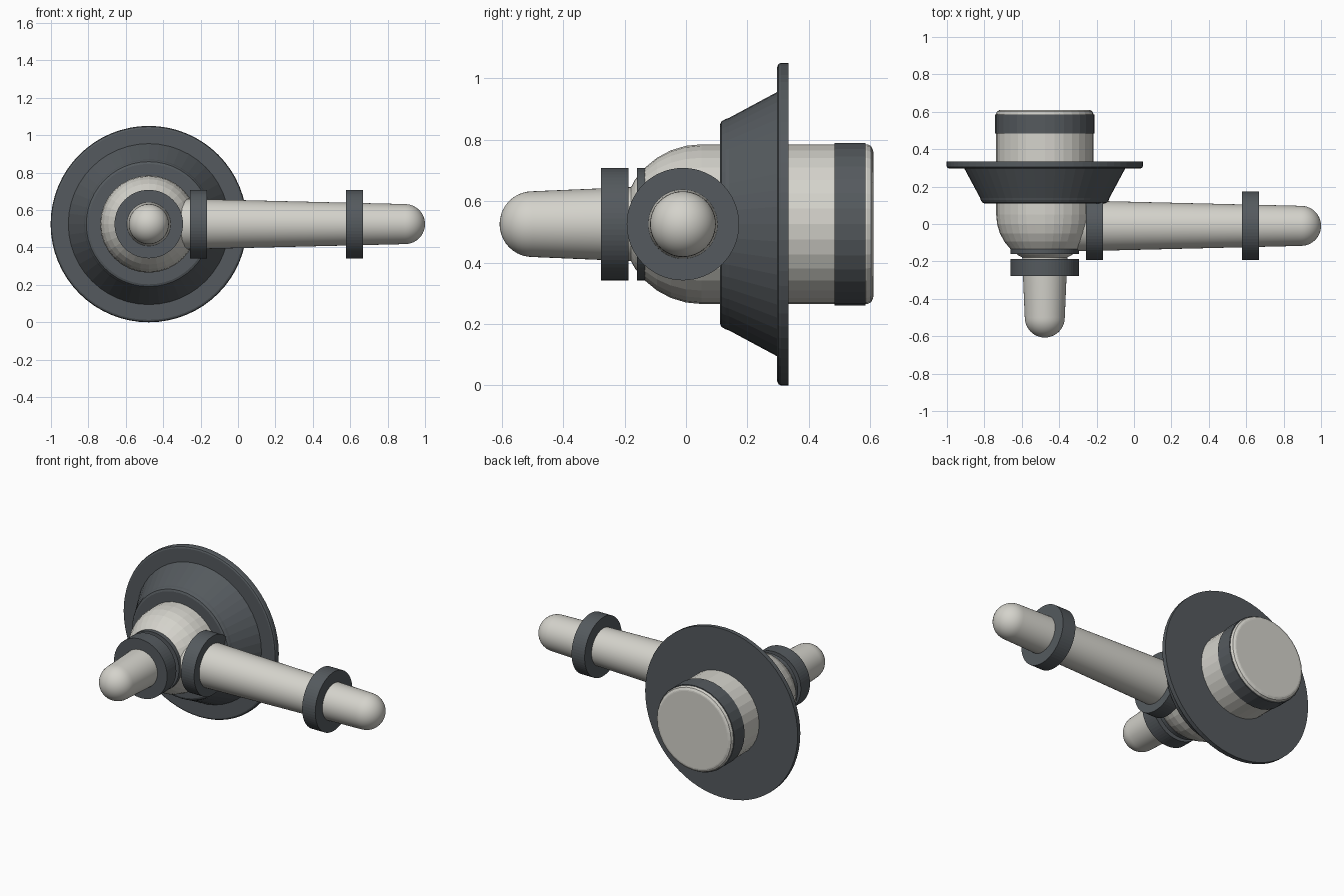
import bpy
import bmesh
from math import sin, cos, pi
from mathutils import Matrix, Vector

cube = bpy.data.objects.get("Cube")
if cube:
    bpy.data.objects.remove(cube)


def material(name, rgb):
    m = bpy.data.materials.new(name)
    m.use_nodes = True
    m.diffuse_color = (*rgb, 1)
    m.node_tree.nodes["Principled BSDF"].inputs["Base Color"].default_value = (*rgb, 1)
    return m


IVORY = material("warm_ivory", (0.66, 0.65, 0.60))
SLATE = material("slate_grey", (0.090, 0.102, 0.112))

CX, CY, CZ = -0.477, -0.01, 0.525      # point where body and arm axes meet
BODY = Vector((CX, 0, CZ))
ARM = Vector((0, CY, CZ))


def lathe(name, profile, axis, origin, mat, segments=32, smooth=False):
    """Revolve (distance along axis, radius) points around the X or Y axis."""
    bm = bmesh.new()
    verts = [bm.verts.new((r, 0, d)) for d, r in profile]
    edges = [bm.edges.new(pair) for pair in zip(verts, verts[1:])]
    bmesh.ops.spin(bm, geom=verts + edges, cent=(0, 0, 0), axis=(0, 0, 1),
                   angle=2 * pi, steps=segments, use_merge=True)
    bmesh.ops.remove_doubles(bm, verts=bm.verts, dist=1e-5)
    turn = Matrix.Rotation(pi / 2, 4, 'Y') if axis == 'X' else Matrix.Rotation(-pi / 2, 4, 'X')
    bmesh.ops.transform(bm, matrix=Matrix.Translation(origin) @ turn, verts=bm.verts)
    bmesh.ops.recalc_face_normals(bm, faces=bm.faces)
    mesh = bpy.data.meshes.new(name)
    bm.to_mesh(mesh)
    bm.free()
    mesh.materials.append(mat)
    obj = bpy.data.objects.new(name, mesh)
    bpy.context.collection.objects.link(obj)
    if smooth:
        bpy.ops.object.select_all(action='DESELECT')
        obj.select_set(True)
        bpy.context.view_layer.objects.active = obj
        bpy.ops.object.shade_smooth_by_angle(angle=pi / 6)
    return obj


def dome(center, radius, rings, side):
    """Quarter circle profile from the pole to the equator."""
    return [(center + side * radius * cos(i * pi / 2 / rings),
             radius * sin(i * pi / 2 / rings)) for i in range(rings + 1)]


def ring(name, start, end, radius, axis, origin, segments=64):
    return lathe(name, [(start, 0), (start, radius), (end, radius), (end, 0)],
                 axis, origin, SLATE, segments)


# Main body: domed front, straight barrel, softened rear edge
R = 0.26
rear = [(0.59, R), (0.602, R - 0.005), (0.609, R - 0.018), (0.61, R - 0.025), (0.61, 0)]
lathe("body", dome(0.05, R, 8, -1) + rear, 'Y', BODY, IVORY)
ring("rear_band", 0.483, 0.585, 0.265, 'Y', BODY, 32)

# Tapered shroud and wall flange
lathe("shroud", [(0.11, 0), (0.11, 0.322), (0.115, 0.334), (0.128, 0.342),
                 (0.14, 0.346), (0.30, 0.432), (0.30, 0)], 'Y', BODY, SLATE, 48)
lathe("flange", [(0.297, 0), (0.297, 0.512), (0.301, 0.521), (0.309, 0.525),
                 (0.333, 0.525), (0.333, 0)], 'Y', BODY, SLATE, 64)

# Front spout with rounded tip
lathe("front_spout", dome(-0.50, 0.107, 10, -1) + [(-0.10, 0.124), (-0.10, 0)],
      'Y', BODY, IVORY, 48, True)
ring("front_collar", -0.277, -0.187, 0.183, 'Y', BODY)
ring("neck_collar", -0.16, -0.07, 0.183, 'Y', BODY)

# Long side arm with rounded tip
lathe("side_arm", dome(0.893, 0.107, 10, 1) + [(CX, 0.14), (CX, 0)],
      'X', ARM, IVORY, 48, True)
for name, start in (("inner_arm_collar", -0.257), ("outer_arm_collar", 0.577)):
    ring(name, start, start + 0.09, 0.183, 'X', ARM)
